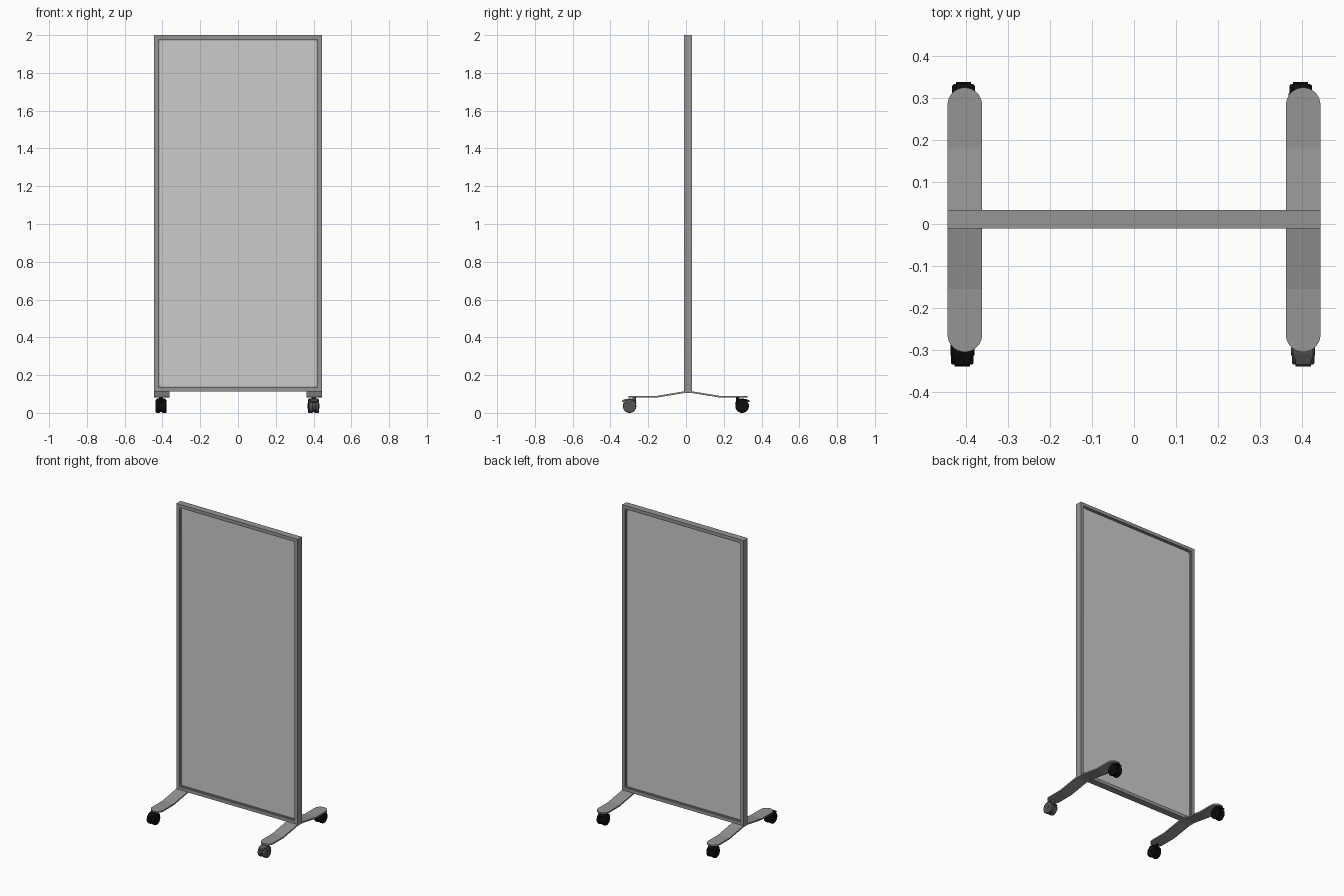
import bpy, bmesh, math

if "Cube" in bpy.data.objects:
    bpy.data.objects.remove(bpy.data.objects["Cube"])

def material(name, r):
    m = bpy.data.materials.new(name)
    m.diffuse_color = (r, r, r, 1)
    m.use_nodes = True
    m.node_tree.nodes["Principled BSDF"].inputs["Base Color"].default_value = m.diffuse_color
    return m

FRAME = material("frame_grey", 0.30)
PANEL = material("panel_light_grey", 0.60)
BLACK = material("caster_black", 0.004)
DARK = material("caster_dark_grey", 0.09)

def finish(name, bm, mat, bevel=0, smooth=True):
    bmesh.ops.recalc_face_normals(bm, faces=bm.faces)
    me = bpy.data.meshes.new(name)
    bm.to_mesh(me)
    bm.free()
    me.materials.append(mat)
    ob = bpy.data.objects.new(name, me)
    bpy.context.collection.objects.link(ob)
    if bevel:
        b = ob.modifiers.new("bevel", 'BEVEL')
        b.width, b.segments = bevel, 2
        b.limit_method = 'ANGLE'
    if smooth:
        bpy.ops.object.select_all(action='DESELECT')
        ob.select_set(True)
        bpy.context.view_layer.objects.active = ob
        bpy.ops.object.shade_smooth_by_angle(angle=math.radians(35))
    return ob

def box(name, lo, hi, mat, bevel=0):
    bm = bmesh.new()
    bmesh.ops.create_cube(bm, size=1)
    for v in bm.verts:
        v.co = [(a + b) / 2 + c * (b - a) for a, b, c in zip(lo, hi, v.co)]
    return finish(name, bm, mat, bevel, bevel > 0)

def rounded_rect(x, z0, z1, r, n=6):
    pts = []
    for cx, cz, a0 in ((x-r, z1-r, 0), (-x+r, z1-r, 90), (-x+r, z0+r, 180), (x-r, z0+r, 270)):
        for i in range(n + 1):
            a = math.radians(a0 + 90 * i / n)
            pts.append((cx + r * math.cos(a), cz + r * math.sin(a)))
    return pts

def ring(name, outer, inner, y0, y1, mat):
    """Closed rectangular frame between two matching outlines."""
    bm = bmesh.new()
    loops = [[bm.verts.new((x, y, z)) for x, z in pts]
             for pts, y in ((outer, y0), (inner, y0), (inner, y1), (outer, y1))]
    n = len(outer)
    for k in range(4):
        a, b = loops[k], loops[(k + 1) % 4]
        for i in range(n):
            j = (i + 1) % n
            bm.faces.new((a[i], a[j], b[j], b[i]))
    return finish(name, bm, mat, 0, True)

def extrude_x(name, pts, x0, x1, mat, bevel=0):
    """Side profile of (y, z) points extruded along x."""
    bm = bmesh.new()
    f = bm.faces.new([bm.verts.new((x0, y, z)) for y, z in pts])
    g = bmesh.ops.extrude_face_region(bm, geom=[f])["geom"]
    for v in g:
        if isinstance(v, bmesh.types.BMVert):
            v.co.x = x1
    return finish(name, bm, mat, bevel)

def circle(cy, cz, r, a0=0, a1=360, n=32):
    return [(cy + r * math.cos(math.radians(a0 + (a1 - a0) * i / n)),
             cz + r * math.sin(math.radians(a0 + (a1 - a0) * i / n))) for i in range(n + (a1 - a0 < 360))]

# Screen: outer frame, rounded inner bead and recessed panel
Z0, Z1, X = 0.112, 2.0, 0.444
ring("screen_frame", rounded_rect(X, Z0, Z1, 0.0008),
     rounded_rect(X - 0.022, Z0 + 0.022, Z1 - 0.022, 0.002), -0.011, 0.033, FRAME)
ring("inner_bead", rounded_rect(X - 0.021, Z0 + 0.021, Z1 - 0.021, 0.002),
     rounded_rect(X - 0.028, Z0 + 0.028, Z1 - 0.028, 0.015), -0.003, 0.025, FRAME)
box("screen_panel", (-X + 0.022, 0.002, Z0 + 0.022), (X - 0.022, 0.020, Z1 - 0.022), PANEL)

# Bent feet with round ends
PROFILE = [(-0.305, 0.09), (-0.155, 0.09), (-0.011, 0.114), (0.033, 0.114), (0.18, 0.09), (0.325, 0.09)]

def foot(name, cx, r=0.041, t=0.009):
    rows = [(y, r, z) for y, z in PROFILE[1:-1]]
    for i in range(1, 11):
        a = math.pi / 2 * (1 - (i - 1) / 9.6)
        d, w = r * (1 - math.cos(a)), r * math.sin(a)
        d = r * math.cos(a)
        rows.append((PROFILE[0][0] + r - d, w, 0.09))
        rows.append((PROFILE[-1][0] - r + d, w, 0.09))
    rows.sort()
    bm = bmesh.new()
    q = [[bm.verts.new((cx + s * w, y, z - h)) for s, h in ((-1, 0), (1, 0), (1, t), (-1, t))]
         for y, w, z in rows]
    for a, b in zip(q, q[1:]):
        for i in range(4):
            j = (i + 1) % 4
            bm.faces.new((a[i], a[j], b[j], b[i]))
    bm.faces.new(q[0])
    bm.faces.new(q[-1])
    return finish(name, bm, FRAME, 0, False)

# Twin-wheel casters: d is the direction the wheel trails
def caster(name, cx, cy, d, mat):
    cz, r = 0.036, 0.036
    for side, s in (("left", -1), ("right", 1)):
        a, b = sorted((cx + s * 0.006, cx + s * 0.027))
        extrude_x(f"{name}_wheel_{side}", circle(cy, cz, r - 0.002 + 0.002), a, b, mat, 0.005)
        a, b = sorted((cx + s * 0.026, cx + s * 0.0285))
        extrude_x(f"{name}_hub_{side}", circle(cy, cz, 0.014, n=20), a, b, mat)
    extrude_x(f"{name}_core", circle(cy, cz, 0.030), cx - 0.007, cx + 0.007, mat)
    # hood over the top, reaching towards the stem
    a0, a1 = (20, 125) if d < 0 else (55, 160)
    hood = circle(cy, cz, 0.040, a0, a1, 16) + circle(cy, cz, 0.034, a0, a1, 16)[::-1]
    extrude_x(f"{name}_hood", hood, cx - 0.023, cx + 0.023, mat)
    # stem up to the foot
    ys = cy - d * 0.024
    bm = bmesh.new()
    bmesh.ops.create_cone(bm, cap_ends=True, segments=20, radius1=0.009, radius2=0.009, depth=0.042)
    for v in bm.verts:
        v.co.x += cx
        v.co.y += ys
        v.co.z += 0.062
    finish(f"{name}_stem", bm, mat)
    # brake tab
    tab = [(cy + d * y, z) for y, z in ((0.022, 0.064), (0.037, 0.056), (0.041, 0.060), (0.036, 0.068), (0.018, 0.074))]
    extrude_x(f"{name}_brake_tab", tab, cx - 0.018, cx + 0.018, mat)

for side, s in (("left", -1), ("right", 1)):
    foot(f"foot_{side}", s * 0.403)
    caster(f"caster_front_{side}", -0.409 if s < 0 else 0.403, -0.299, -1, DARK if s > 0 else BLACK)
    caster(f"caster_back_{side}", -0.406 if s < 0 else 0.397, 0.297, 1, BLACK)
